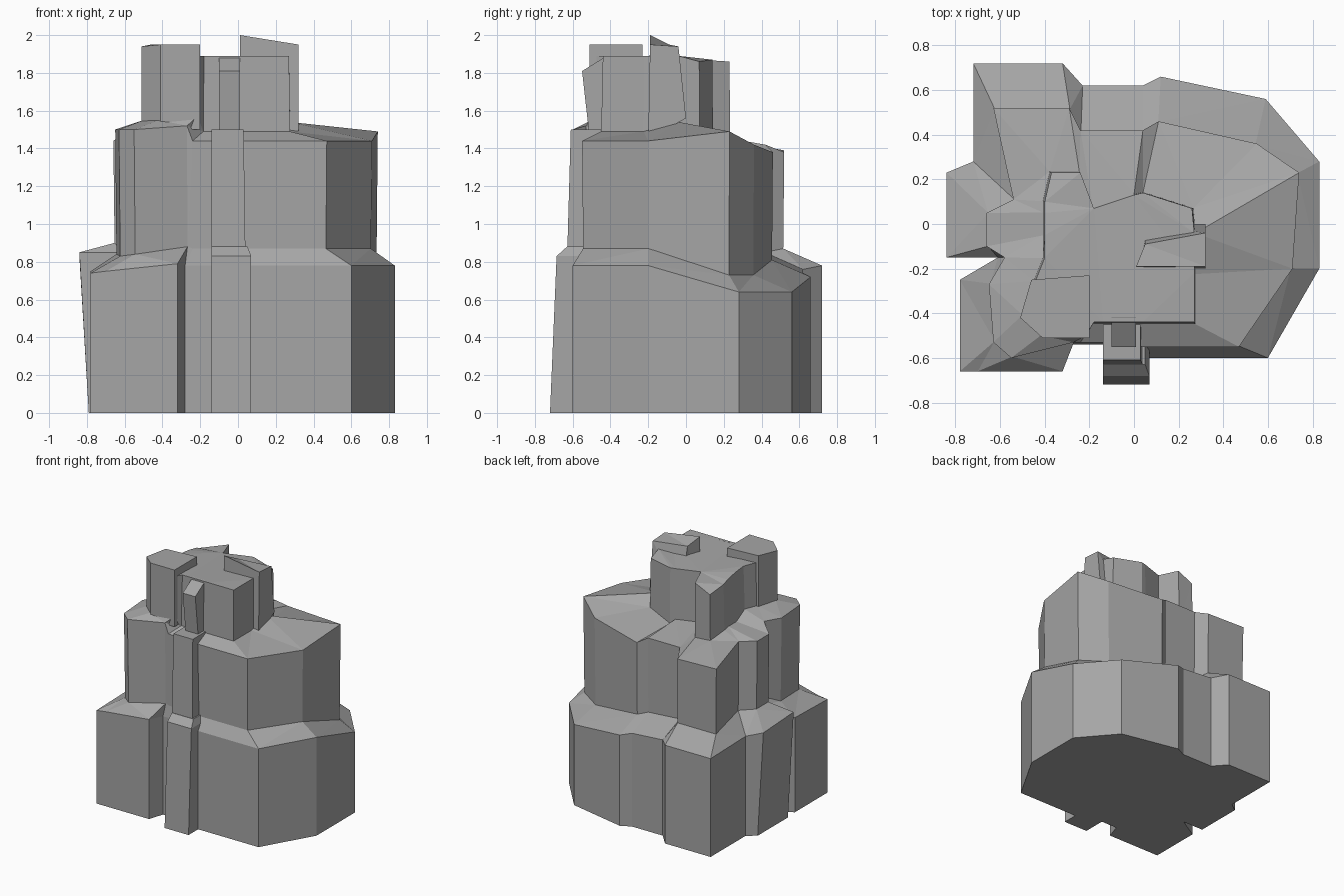
import bpy
import bmesh

default_cube = bpy.data.objects.get("Cube")
if default_cube:
    bpy.data.objects.remove(default_cube, do_unlink=True)

# One stone colour for the whole formation
stone = bpy.data.materials.new("grey_stone")
stone.use_nodes = True
stone_colour = (0.38, 0.38, 0.38, 1)
stone.diffuse_color = stone_colour
shader = stone.node_tree.nodes["Principled BSDF"]
shader.inputs["Base Color"].default_value = stone_colour
shader.inputs["Roughness"].default_value = 0.9


def loft_rock(name, rings):
    """Join matching rings from bottom to top and close both ends."""
    bm = bmesh.new()
    loops = [[bm.verts.new(point) for point in ring] for ring in rings]
    for lower, upper in zip(loops, loops[1:]):
        count = len(lower)
        for i in range(count):
            j = (i + 1) % count
            bm.faces.new((lower[i], lower[j], upper[j], upper[i]))
    bm.faces.new(list(reversed(loops[0])))
    bm.faces.new(loops[-1])
    bmesh.ops.triangulate(bm, faces=bm.faces[:])
    bmesh.ops.recalc_face_normals(bm, faces=bm.faces[:])
    mesh = bpy.data.meshes.new(name)
    bm.to_mesh(mesh)
    bm.free()
    mesh.materials.append(stone)
    rock = bpy.data.objects.new(name, mesh)
    bpy.context.collection.objects.link(rock)
    return rock


def at_height(outline, height):
    return [(x, y, height) for x, y, z in outline]


def box_outline(left, right, front, back, front_top, back_top):
    return [(left, front, front_top), (right, front, front_top),
            (right, back, back_top), (left, back, back_top)]


def foot_of(upper, lower, rise, limit, spread=1.0):
    """Foot of an upper tier, raised a little above the tier below."""
    return [(u[0] * spread, u[1] * spread, min(l[2] + rise, limit))
            for u, l in zip(upper, lower)]


# Top rims of the three tiers, matched point by point around the rock
lower_rim = [
    (.60, -.60, .78), (.83, -.20, .78), (.83, .28, .64), (.59, .56, .64),
    (.12, .66, .72), (.04, .62, .74), (-.23, .62, .76), (-.32, .72, .78),
    (-.72, .72, .78), (-.72, .28, .79), (-.84, .23, .83), (-.84, -.15, .85),
    (-.61, -.15, .85), (-.78, -.25, .75), (-.78, -.66, .74), (-.70, -.66, .75),
    (-.32, -.66, .79), (-.28, -.54, .78), (-.14, -.54, .78), (.06, -.60, .78)]

middle_rim = [
    (.47, -.55, 1.44), (.71, -.20, 1.44), (.74, .23, 1.49), (.55, .36, 1.42),
    (.11, .46, 1.38), (.04, .42, 1.42), (-.24, .42, 1.42), (-.29, .52, 1.38),
    (-.63, .52, 1.39), (-.54, .11, 1.43), (-.66, .05, 1.44), (-.66, -.10, 1.44),
    (-.58, -.15, 1.50), (-.65, -.27, 1.50), (-.63, -.53, 1.50), (-.55, -.60, 1.50),
    (-.27, -.53, 1.52), (-.24, -.53, 1.44), (-.14, -.53, 1.44), (.04, -.55, 1.44)]

crown_rim = [
    (.27, -.44, 1.89), (.27, -.22, 1.89), (.27, -.04, 1.89), (.26, .07, 1.86),
    (.04, .14, 1.87), (0, .13, 1.87), (-.18, .07, 1.87), (-.24, .23, 1.86),
    (-.37, .23, 1.80), (-.40, .10, 1.84), (-.40, .05, 1.86), (-.40, -.05, 1.88),
    (-.40, -.15, 1.89), (-.44, -.25, 1.89), (-.49, -.40, 1.89), (-.41, -.49, 1.89),
    (-.21, -.49, 1.89), (-.18, -.44, 1.89), (-.14, -.44, 1.89), (.04, -.44, 1.89)]

# Lower tier, its left wall drawn in towards the ground
ground_outline = [(max(x, -.79), y, 0) for x, y, z in lower_rim]
middle_foot = foot_of(middle_rim, lower_rim, .09, .90, .99)
loft_rock("lower_tier", [ground_outline, lower_rim, middle_foot])

# Middle tier with its sloping shelf
crown_foot = foot_of(crown_rim, middle_rim, .05, 1.58, 1.02)
loft_rock("middle_tier", [middle_foot, middle_rim, crown_foot])

# Crown
loft_rock("crown", [crown_foot, crown_rim])

# Raised blocks on the crown
left_peak = [(.01, -.19, 2.0), (.32, -.19, 1.95),
             (.32, -.04, 1.94), (.05, -.09, 1.95)]
left_peak_foot = [(.01, -.20, 1.45), (.32, -.20, 1.45),
                  (.32, 0, 1.56), (.05, 0, 1.56)]
loft_rock("left_peak", [left_peak_foot, left_peak])

right_peak = [(-.46, -.25, 1.95), (-.51, -.42, 1.94), (-.41, -.51, 1.95),
              (-.20, -.51, 1.95), (-.20, -.23, 1.95)]
right_peak.reverse()
right_peak_foot = [(x, y, 1.5) for x, y, z in right_peak]
loft_rock("right_peak", [right_peak_foot, right_peak])

# Stepped pillar on the front, with an overhanging tip
pillar_base = box_outline(-.14, .07, -.72, -.50, 0, 0)
pillar_ledge = box_outline(-.14, .07, -.685, -.50, .83, .83)
pillar_slope = box_outline(-.14, .05, -.63, -.50, .88, .88)
loft_rock("front_pillar_base", [pillar_base, pillar_ledge, pillar_slope])

pillar_shaft = box_outline(-.14, .03, -.61, -.45, 1.50, 1.50)
loft_rock("front_pillar_shaft",
          [at_height(box_outline(-.14, .04, -.63, -.45, 0, 0), .8), pillar_shaft])

tip_foot = box_outline(-.10, .01, -.51, -.40, 1.45, 1.45)
tip_top = box_outline(-.10, .01, -.55, -.42, 1.81, 1.89)
loft_rock("front_pillar_tip", [tip_foot, tip_top])
